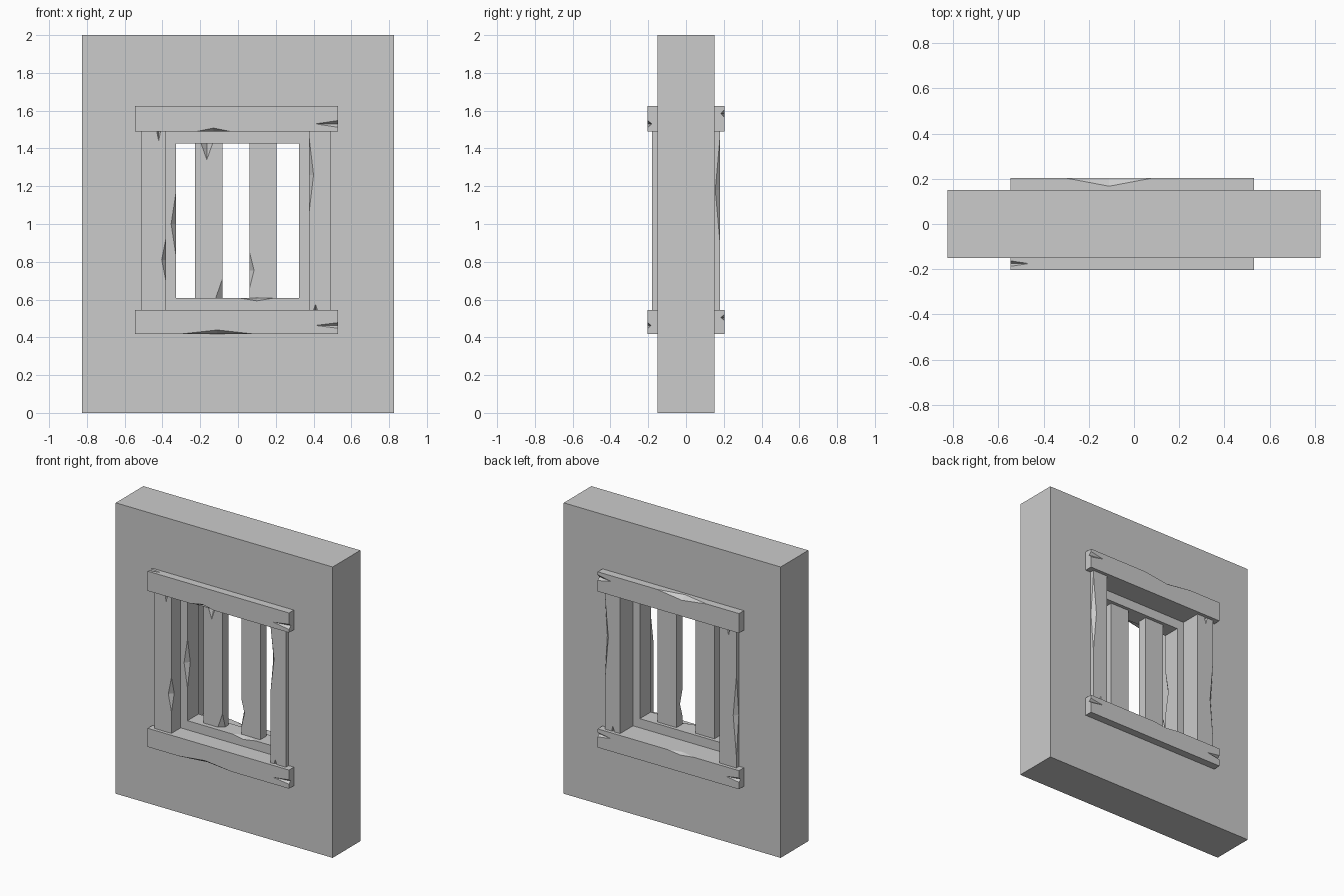
import bpy
import bmesh
from mathutils import Matrix, Vector

if "Cube" in bpy.data.objects:
    bpy.data.objects.remove(bpy.data.objects["Cube"], do_unlink=True)

grey = bpy.data.materials.new("plain_grey")
grey.use_nodes = True
colour = (0.6, 0.6, 0.6, 1)
grey.diffuse_color = colour
grey.node_tree.nodes["Principled BSDF"].inputs["Base Color"].default_value = colour


def make_object(name, bm):
    mesh = bpy.data.meshes.new(name)
    bm.to_mesh(mesh)
    bm.free()
    mesh.materials.append(grey)
    obj = bpy.data.objects.new(name, mesh)
    bpy.context.collection.objects.link(obj)
    return obj


def box(name, x, y, z):
    """Box spanning the given (low, high) ranges."""
    bm = bmesh.new()
    size = [b - a for a, b in (x, y, z)]
    mid = [(a + b) / 2 for a, b in (x, y, z)]
    bmesh.ops.create_cube(bm, size=1, matrix=Matrix.Translation(mid) @ Matrix.Diagonal((*size, 1)))
    return make_object(name, bm)


def gouge(centre, radii):
    """Long eight-sided cutter: a chip on an edge, or a split in an end."""
    bm = bmesh.new()
    bmesh.ops.create_uvsphere(bm, u_segments=4, v_segments=2, radius=1,
                              matrix=Matrix.Translation(centre) @ Matrix.Diagonal((*radii, 1)))
    return make_object("cutter", bm)


def carve(part, cutters):
    """Subtract the cutters, bake the result and remove the cutters."""
    for cutter in cutters:
        cutter.hide_render = True
        mod = part.modifiers.new("cut", 'BOOLEAN')
        mod.operation = 'DIFFERENCE'
        mod.solver = 'EXACT'
        mod.object = cutter
    bpy.context.view_layer.update()
    graph = bpy.context.evaluated_depsgraph_get()
    mesh = bpy.data.meshes.new_from_object(part.evaluated_get(graph))
    part.modifiers.clear()
    part.data = mesh
    mesh.name = part.name
    for cutter in cutters:
        bpy.data.objects.remove(cutter, do_unlink=True)


# Wall with its opening
wall = box("wall", (-.825, .825), (-.15, .15), (0, 2))
carve(wall, [box("opening", (-.44, .43), (-.3, .3), (.48, 1.56))])

# Outer frame, running through the wall
RAIL_X, RAIL_Y, POST_Y = (-.545, .53), (-.203, .203), (-.18, .18)
top_rail = box("top_rail", RAIL_X, RAIL_Y, (1.49, 1.625))
bottom_rail = box("bottom_rail", RAIL_X, RAIL_Y, (.417, .545))
right_post = box("right_post", (-.51, -.38), POST_Y, (.545, 1.49))
left_post = box("left_post", (.375, .49), POST_Y, (.545, 1.49))

# Inner frame, set back in the opening
INNER_Y = (-.08, .04)
inner_right = box("inner_right_jamb", (-.38, -.328), INNER_Y, (.545, 1.49))
inner_left = box("inner_left_jamb", (.323, .375), INNER_Y, (.545, 1.49))
inner_head = box("inner_head", (-.328, .323), INNER_Y, (1.425, 1.49))
inner_sill = box("inner_sill", (-.328, .323), INNER_Y, (.545, .608))

# Window bars
BAR_Y = (-.05, .017)
right_bar = box("right_bar", (-.228, -.083), BAR_Y, (.608, 1.425))
left_bar = box("left_bar", (.06, .205), BAR_Y, (.608, 1.425))

# Chips along edges and splits at ends: (centre, radii) for each part
damage = [
    (top_rail, [((-.13, -.203, 1.49), (.09, .03, .018)),
                ((-.11, .203, 1.625), (.19, .036, .025)),
                ((.53, -.203, 1.53), (.12, .022, .018)),
                ((.53, .203, 1.585), (.10, .018, .02)),
                ((-.545, -.175, 1.625), (.08, .012, .02))]),
    (bottom_rail, [((-.11, -.203, .417), (.2, .03, .022)),
                   ((-.1, .203, .545), (.1, .025, .012)),
                   ((.53, -.203, .463), (.12, .018, .015)),
                   ((.53, .203, .505), (.1, .018, .015)),
                   ((-.545, .203, .48), (.1, .018, .015))]),
    (right_post, [((-.38, -.18, .81), (.024, .03, .12)),
                  ((-.42, -.18, 1.49), (.01, .02, .05)),
                  ((-.51, .18, .9), (.025, .025, .28)),
                  ((-.45, .18, 1.49), (.01, .02, .05))]),
    (left_post, [((.375, -.18, 1.26), (.025, .03, .21)),
                 ((.41, -.18, .545), (.01, .02, .03)),
                 ((.49, .18, 1.18), (.025, .025, .28)),
                 ((.43, .18, .545), (.01, .02, .04))]),
    (inner_right, [((-.328, -.08, 1), (.026, .03, .17))]),
    (inner_sill, [((.1, -.08, .608), (.09, .045, .015))]),
    (right_bar, [((-.165, -.05, 1.425), (.03, .03, .085)),
                 ((-.083, -.05, .608), (.035, .03, .1))]),
    (left_bar, [((.06, -.05, .755), (.025, .03, .1))]),
]
for part, chips in damage:
    carve(part, [gouge(Vector(c), r) for c, r in chips])
